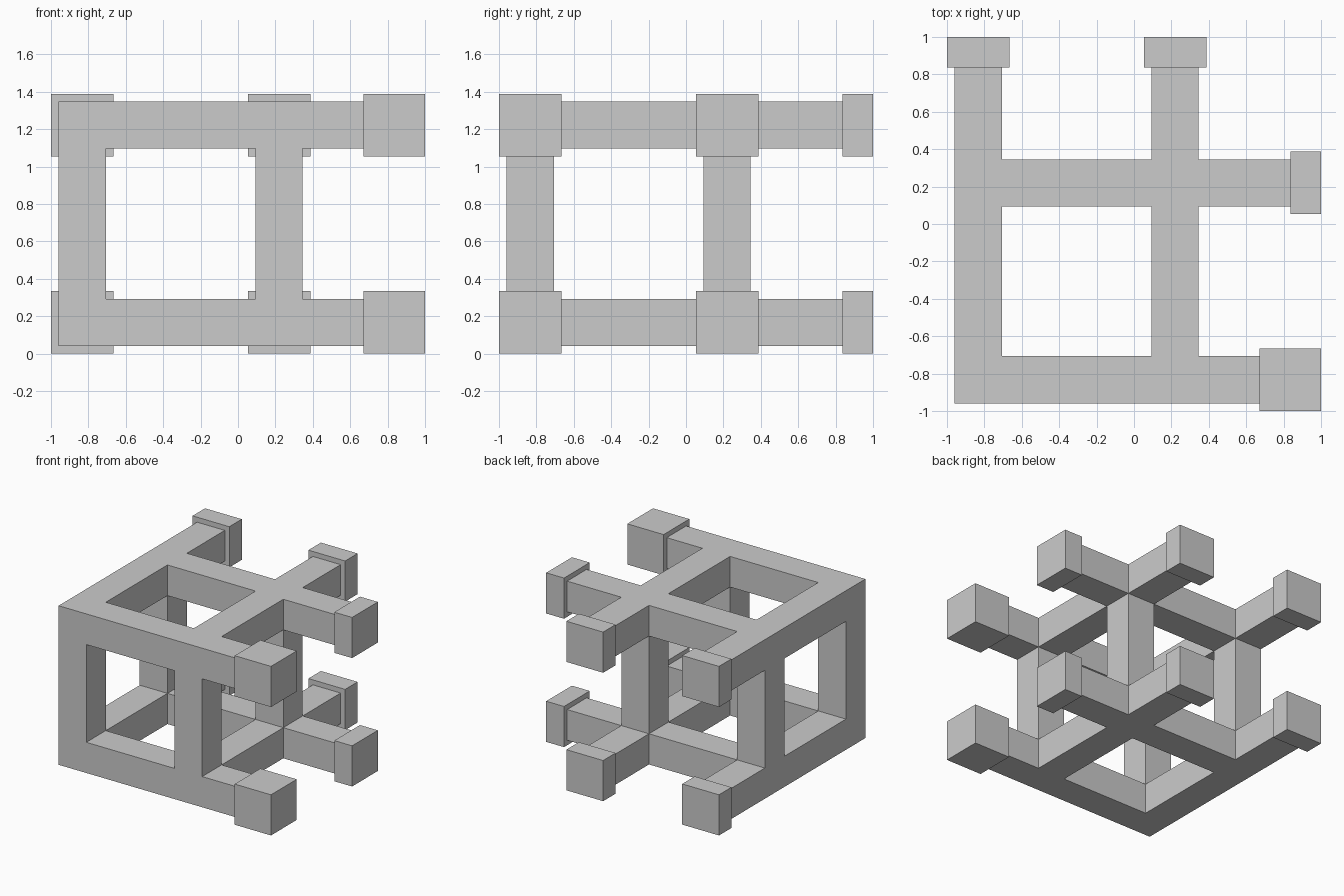
import bpy, bmesh
from itertools import product

if "Cube" in bpy.data.objects:
    bpy.data.objects.remove(bpy.data.objects["Cube"])

BAR, CAP = 0.126, 0.167          # half widths of bars and end caps
NEAR, FAR = -0.833, 0.22         # bar centre lines in x and y
LEVELS = (0.167, 1.222)          # bar centre lines in z


def make_object(name, bm):
    mesh = bpy.data.meshes.new(name)
    bm.to_mesh(mesh)
    bm.free()
    obj = bpy.data.objects.new(name, mesh)
    bpy.context.collection.objects.link(obj)
    return obj


def box(name, lo, hi):
    bm = bmesh.new()
    bmesh.ops.create_cube(bm, size=1)
    for v in bm.verts:
        v.co = [(a + b) / 2 + c * (b - a) for a, b, c in zip(lo, hi, v.co)]
    return make_object(name, bm)


# Lattice: one welded skin over all cells that lie in a bar band on two axes
def lattice(name):
    plan = [NEAR - BAR, NEAR + BAR, FAR - BAR, FAR + BAR, 0.92]
    rise = [z + s * BAR for z in LEVELS for s in (-1, 1)]
    cuts = (plan, plan, rise)
    cells = {c for c in product(range(4), range(4), range(3))
             if sum(i % 2 == 0 for i in c) >= 2}
    bm = bmesh.new()
    verts = {}

    def vert(key):
        if key not in verts:
            verts[key] = bm.verts.new([cuts[a][key[a]] for a in range(3)])
        return verts[key]

    for cell in sorted(cells):
        for axis, side in product(range(3), (0, 1)):
            other = list(cell)
            other[axis] += 2 * side - 1
            if tuple(other) in cells:
                continue
            u, w = (axis + 1) % 3, (axis + 2) % 3
            ring = []
            for du, dw in ((0, 0), (1, 0), (1, 1), (0, 1)):
                key = list(cell)
                key[axis] += side
                key[u] += du
                key[w] += dw
                ring.append(vert(tuple(key)))
            bm.faces.new(ring if side else ring[::-1])
    return make_object(name, bm)


lattice("bar_lattice")

# End caps: thick on the front right corner, thin on the other bar ends
for tag, z in zip(("lower", "upper"), LEVELS):
    z0, z1 = z - CAP, z + CAP
    for row, c, inner in (("front", NEAR, 0.67), ("back", FAR, 0.838)):
        box(f"{tag}_{row}_right_cap", (inner, c - CAP, z0), (1, c + CAP, z1))
    for row, c in (("left", NEAR), ("middle", FAR)):
        box(f"{tag}_{row}_rear_cap", (c - CAP, 0.838, z0), (c + CAP, 1, z1))
